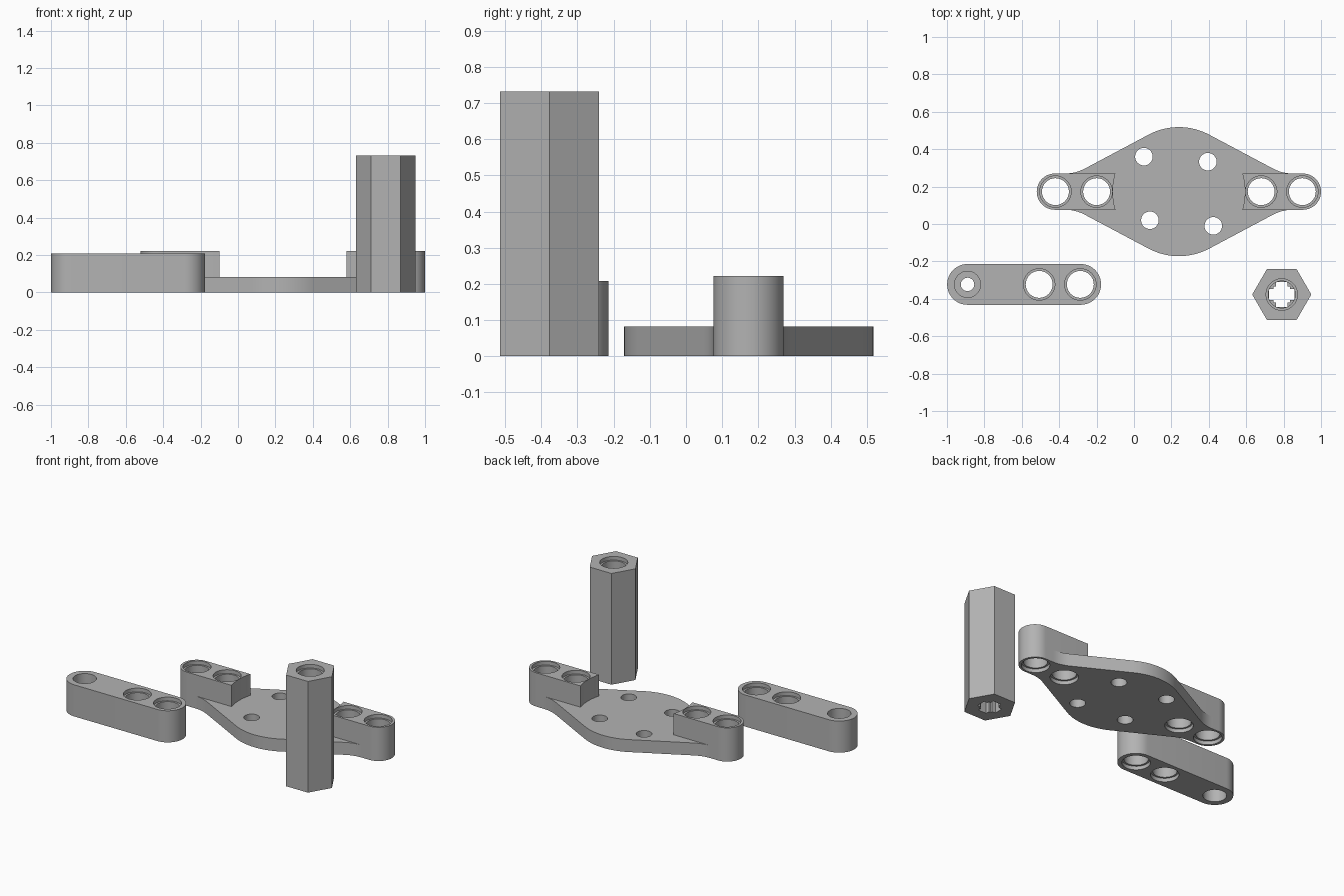
import bpy, bmesh, math
from mathutils import Vector

if "Cube" in bpy.data.objects:
    bpy.data.objects.remove(bpy.data.objects["Cube"], do_unlink=True)

# Material
grey = bpy.data.materials.new("light grey plastic")
grey.use_nodes = True
colour = (0.45, 0.45, 0.45, 1)
grey.diffuse_color = colour
grey.node_tree.nodes["Principled BSDF"].inputs["Base Color"].default_value = colour

BORE, RIM, LIP = 0.072, 0.084, 0.024   # pin hole radii and rim depth
EPS = 0.02


def arc(cx, cy, r, a0, a1, n=16):
    angles = [math.radians(a0 + (a1 - a0) * i / n) for i in range(n + 1)]
    return [(cx + r * math.cos(a), cy + r * math.sin(a)) for a in angles]


def finish(name, bm, at):
    bmesh.ops.translate(bm, verts=bm.verts, vec=Vector((at[0], at[1], 0)))
    bmesh.ops.recalc_face_normals(bm, faces=bm.faces)
    mesh = bpy.data.meshes.new(name)
    bm.to_mesh(mesh)
    bm.free()
    mesh.materials.append(grey)
    ob = bpy.data.objects.new(name, mesh)
    bpy.context.collection.objects.link(ob)
    return ob


def prism(name, outline, z0, z1, at=(0, 0)):
    bm = bmesh.new()
    face = bm.faces.new([bm.verts.new((x, y, z0)) for x, y in outline])
    up = bmesh.ops.extrude_face_region(bm, geom=[face], use_keep_orig=True)
    top = [g for g in up["geom"] if isinstance(g, bmesh.types.BMVert)]
    bmesh.ops.translate(bm, verts=top, vec=(0, 0, z1 - z0))
    return finish(name, bm, at)


def lathe(profile, at, n=32):
    """Closed solid of revolution from (radius, z) pairs, listed upwards."""
    bm = bmesh.new()
    rings = [[bm.verts.new((x, y, z)) for x, y in arc(0, 0, r, 0, 360, n)[:-1]]
             for r, z in profile]
    for low, high in zip(rings, rings[1:]):
        for i in range(n):
            j = (i + 1) % n
            bm.faces.new((low[i], low[j], high[j], high[i]))
    bm.faces.new(rings[0])
    bm.faces.new(rings[-1])
    return finish("cutter", bm, at)


def pin_hole(at, z0, z1, below=EPS):
    return lathe([(RIM, z0 - below), (RIM, z0 + LIP), (BORE, z0 + LIP),
                  (BORE, z1 - LIP), (RIM, z1 - LIP), (RIM, z1 + EPS)], at)


def cut(ob, cutters):
    bpy.ops.object.select_all(action="DESELECT")
    bpy.context.view_layer.objects.active = ob
    ob.select_set(True)
    for c in cutters:
        c.hide_render = True
        mod = ob.modifiers.new("hole", "BOOLEAN")
        mod.operation, mod.solver, mod.object = "DIFFERENCE", "EXACT", c
        bpy.ops.object.modifier_apply(modifier=mod.name)
        bpy.data.objects.remove(c, do_unlink=True)
    bpy.ops.object.shade_smooth_by_angle(angle=math.radians(30))


# Mounting plate: round middle, straight flanks, fillets and round ends
centre = (0.24, 0.173)
MID_R, END_R, END_X, PLATE_Z, BLOCK_Z = 0.345, 0.097, 0.663, 0.082, 0.222
quarter = arc(0, 0, MID_R, 90, 118, 8)
tx, ty = quarter[-1]
slope = math.tan(math.radians(28))
corner = Vector((tx - (ty - END_R) / slope, END_R))
start = corner + Vector((0.05, 0.05 * slope))
end = corner - Vector((0.055, 0))
for i in range(7):
    t = i / 6
    quarter.append(tuple(start * (1 - t) ** 2 + corner * 2 * t * (1 - t) + end * t * t))
quarter += arc(-END_X, 0, END_R, 90, 180, 12)
half = quarter + [(x, -y) for x, y in quarter[-2::-1]]
outline = half + [(-x, y) for x, y in half[-2:0:-1]]
plate = prism("mounting_plate", outline, 0, PLATE_Z, centre)

pins = [-0.66, -0.44, 0.44, 0.66]
screws = [(-0.187, 0.187), (0.155, 0.16), (-0.155, -0.153), (0.184, -0.183)]
world = lambda x, y: (centre[0] + x, centre[1] + y)
cut(plate, [pin_hole(world(x, 0), 0, BLOCK_Z) for x in pins] +
    [lathe([(0.047, -EPS), (0.047, PLATE_Z + EPS)], world(*p)) for p in screws])

# Raised pin blocks on both ends, hollowed towards the middle
INNER_R = 0.353
a = math.degrees(math.asin(END_R / INNER_R))
block = arc(-END_X, 0, END_R, 90, 270, 24) + arc(0, 0, INNER_R, 180 + a, 180 - a, 10)
for name, s in (("right_pin_block", 1), ("left_pin_block", -1)):
    ob = prism(name, [(s * x, s * y) for x, y in block], PLATE_Z, BLOCK_Z, centre)
    cut(ob, [pin_hole(world(x, 0), 0, BLOCK_Z) for x in pins if x * s < 0])

# Loose lever arm with two pin holes and one webbed hole
ARM_Z, ARM_R, ARM_Y = 0.208, 0.109, -0.323
arm = prism("lever_arm", arc(-0.89, ARM_Y, ARM_R, 90, 270, 24)
            + arc(-0.285, ARM_Y, ARM_R, -90, 90, 24), 0, ARM_Z)
web = lathe([(0.07, -EPS), (0.07, 0.09), (0.036, 0.09), (0.036, 0.12),
             (0.07, 0.12), (0.07, ARM_Z + EPS)], (-0.89, ARM_Y))
cut(arm, [web] + [pin_hole((x, ARM_Y), 0, ARM_Z) for x in (-0.507, -0.287)])

# Hexagonal post with a pin hole on top and a cross-shaped socket below
POST_Z, post_at = 0.732, (0.79, -0.377)
post = prism("hex_post", arc(0, 0, 0.158, 0, 360, 6)[:-1], 0, POST_Z, post_at)
L, M, W = 0.068, 0.044, 0.03
step = [(L, W), (M, W), (M, M), (W, M), (W, L)]
cross = []
for k in range(4):
    for x, y in step:
        for _ in range(k):
            x, y = -y, x
        cross.append((x, y))
socket = prism("cutter", cross, -EPS, POST_Z - 0.2, post_at)
cut(post, [pin_hole(post_at, POST_Z - 0.22, POST_Z, 0), socket])
